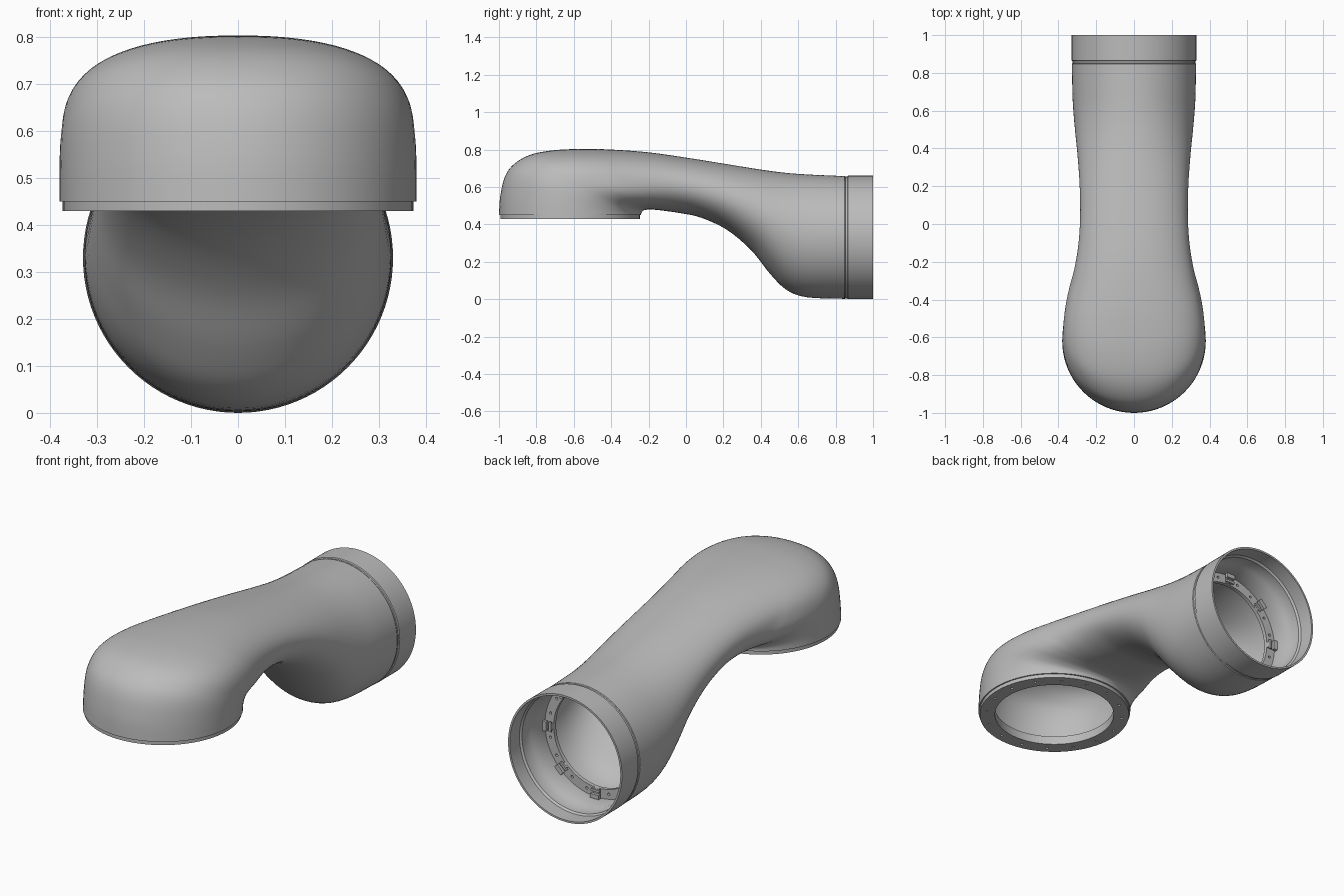
import bpy, bmesh, math
from mathutils import Matrix, Vector

if "Cube" in bpy.data.objects:
    bpy.data.objects.remove(bpy.data.objects["Cube"])

grey = bpy.data.materials.new("plain grey")
grey.use_nodes = True
COLOUR = (0.5, 0.5, 0.5, 1)
grey.diffuse_color = COLOUR
grey.node_tree.nodes["Principled BSDF"].inputs["Base Color"].default_value = COLOUR

HEAD = Vector((0, -0.62, 0))      # vertical axis of the front outlet
TAIL = Vector((0, 0, 0.33))       # lengthwise axis of the rear socket
AXIS_Z = Matrix.Translation(HEAD)
AXIS_Y = Matrix.Translation(TAIL) @ Matrix.Rotation(-math.pi / 2, 4, 'X')


def finish(name, bm, recalc=True):
    if recalc:
        bmesh.ops.recalc_face_normals(bm, faces=bm.faces)
    mesh = bpy.data.meshes.new(name)
    bm.to_mesh(mesh)
    bm.free()
    ob = bpy.data.objects.new(name, mesh)
    bpy.context.collection.objects.link(ob)
    mesh.materials.append(grey)
    return ob


def activate(ob):
    bpy.ops.object.select_all(action='DESELECT')
    ob.select_set(True)
    bpy.context.view_layer.objects.active = ob


def smooth(ob, angle=35):
    activate(ob)
    bpy.ops.object.shade_smooth_by_angle(angle=math.radians(angle))


def apply(ob, mod):
    activate(ob)
    bpy.ops.object.modifier_apply(modifier=mod.name)


def lathe(name, profile, matrix, n=96):
    """Revolve a closed (radius, height) profile about the matrix z axis."""
    bm = bmesh.new()
    rings = []
    for k in range(n):
        a = 2 * math.pi * k / n
        rings.append([bm.verts.new(matrix @ Vector((r * math.cos(a), r * math.sin(a), h)))
                      for r, h in profile])
    m = len(profile)
    for k in range(n):
        p, q = rings[k], rings[(k + 1) % n]
        for i in range(m):
            j = (i + 1) % m
            bm.faces.new((p[i], q[i], q[j], p[j]))
    return finish(name, bm)


def drill(ob, matrix, radius, height, size, angles):
    """Cut a circle of small holes, parallel to the matrix z axis."""
    bm = bmesh.new()
    for a in angles:
        at = Matrix.Translation((radius * math.cos(a), radius * math.sin(a), height))
        bmesh.ops.create_cone(bm, cap_ends=True, segments=12, radius1=size,
                              radius2=size, depth=0.08, matrix=matrix @ at)
    cutter = finish("hole_cutter", bm)
    cutter.hide_render = True
    mod = ob.modifiers.new("holes", 'BOOLEAN')
    mod.operation, mod.object, mod.solver = 'DIFFERENCE', cutter, 'EXACT'
    apply(ob, mod)
    bpy.data.objects.remove(cutter)


# Tube sections: outer y, outer z, inner y, inner z, half width, squareness
SECTIONS = [
    (-1.0, .45, -.24, .45, .38, 2.0),
    (-.993, .55, -.24, .456, .38, 2.0),
    (-.968, .655, -.238, .462, .379, 2.05),
    (-.92, .722, -.234, .468, .376, 2.15),
    (-.83, .773, -.225, .475, .371, 2.3),
    (-.70, .797, -.205, .479, .36, 2.4),
    (-.55, .803, -.175, .479, .342, 2.4),
    (-.40, .80, -.12, .473, .318, 2.3),
    (-.20, .785, -.03, .46, .295, 2.15),
    (0, .757, .08, .436, .285, 2.1),
    (.20, .725, .22, .37, .288, 2.05),
    (.38, .696, .35, .26, .299, 2.0),
    (.52, .677, .45, .135, .311, 2.0),
    (.63, .668, .54, .048, .32, 2.0),
    (.73, .663, .65, .01, .326, 2.0),
    (.85, .658, .85, .002, .328, 2.0),
]


def spline(rows, steps):
    """Catmull-Rom interpolation through rows of numbers."""
    last = len(rows) - 1
    for i in range(last):
        a, b, c, d = (rows[min(max(k, 0), last)] for k in range(i - 1, i + 3))
        for s in range(steps):
            t = s / steps
            yield [.5 * (2 * q + (r - p) * t + (2 * p - 5 * q + 4 * r - u) * t * t
                         + (3 * q - p - 3 * r + u) * t ** 3)
                   for p, q, r, u in zip(a, b, c, d)]
    yield rows[last]


# Curved hollow tube
bm = bmesh.new()
N = 80
rings = []
for ty, tz, by, bz, w, e in spline(SECTIONS, 5):
    top, low = Vector((0, ty, tz)), Vector((0, by, bz))
    mid, half = (top + low) / 2, (top - low) / 2
    ring = []
    for k in range(N):
        a = 2 * math.pi * k / N
        c, s = math.cos(a), math.sin(a)
        u = math.copysign(abs(c) ** (2 / e), c)
        v = math.copysign(abs(s) ** (2 / e), s)
        ring.append(bm.verts.new(mid + half * u + Vector((w * v, 0, 0))))
    rings.append(ring)
for p, q in zip(rings, rings[1:]):
    for k in range(N):
        j = (k + 1) % N
        bm.faces.new((p[k], p[j], q[j], q[k]))
tube = finish("tube_body", bm, recalc=False)
wall = tube.modifiers.new("wall", 'SOLIDIFY')
wall.thickness, wall.offset = 0.012, -1
apply(tube, wall)
smooth(tube, 50)

# Rear socket: outer collar with a groove, stepped bore and inner flange
collar = lathe("rear_collar", [
    (.33, 1), (.33, .866), (.325, .863), (.325, .852), (.329, .849), (.32, .84),
    (.317, .71), (.255, .71), (.255, .73), (.305, .73), (.305, .83), (.312, .84),
    (.312, .91), (.32, .92), (.32, 1)], AXIS_Y)
drill(collar, AXIS_Y, .28, .72, .007,
      [math.radians(45 * k + d) for k in range(8) for d in (13, 32)])
smooth(collar)

# Retaining clips around the inner flange
bm = bmesh.new()
for k in range(8):
    turn = AXIS_Y @ Matrix.Rotation(math.pi * k / 4, 4, 'Z')
    for r, z, size in ((.28, .736, (.05, .03, .014)), (.29, .75, (.022, .05, .016)),
                       (.262, .747, (.012, .05, .01))):
        bmesh.ops.create_cube(bm, size=1, matrix=turn @ Matrix.Translation((r, 0, z))
                              @ Matrix.Diagonal((*size, 1)))
finish("socket_clips", bm)

# Front outlet: narrow lip, drilled flange and short inner sleeve
flange = lathe("outlet_flange", [
    (.373, .43), (.373, .452), (.31, .452), (.31, .475), (.297, .475), (.297, .43)], AXIS_Z)
drill(flange, AXIS_Z, .338, .44, .007, [math.pi * (k + .5) / 8 for k in range(16)])
smooth(flange)
